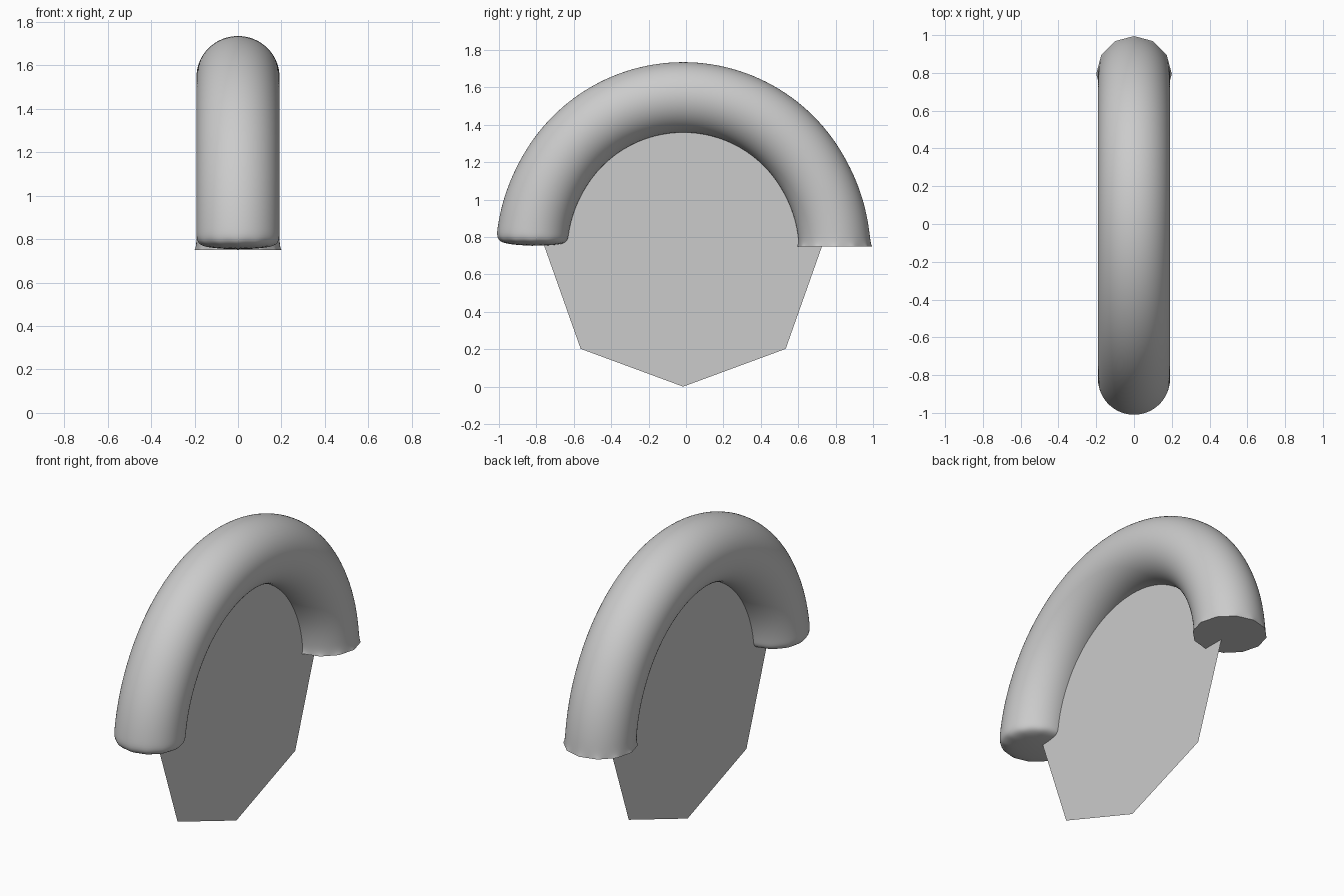
import bpy, bmesh, math

if "Cube" in bpy.data.objects:
    bpy.data.objects.remove(bpy.data.objects["Cube"])

CY, CZ = -0.015, 0.75      # arc centre
R, r = 0.81, 0.2           # cage radii
SIDES, SEGS = 12, 10

grey = bpy.data.materials.new("plain grey")
grey.diffuse_color = (0.6, 0.6, 0.6, 1)
grey.use_nodes = True
grey.node_tree.nodes["Principled BSDF"].inputs["Base Color"].default_value = grey.diffuse_color


def make_object(name, bm):
    bmesh.ops.recalc_face_normals(bm, faces=bm.faces[:])
    mesh = bpy.data.meshes.new(name)
    bm.to_mesh(mesh)
    bm.free()
    mesh.materials.append(grey)
    ob = bpy.data.objects.new(name, mesh)
    bpy.context.collection.objects.link(ob)
    return ob


# arched tube: 12-sided half ring, with support loops near both ends
bm = bmesh.new()
angles = [math.pi * i / SEGS for i in range(SEGS + 1)]
angles = [0, 0.09] + angles[1:-1] + [math.pi - 0.09, math.pi]
rings = []
for a in angles:
    ring = []
    for k in range(SIDES):
        t = 2 * math.pi * k / SIDES
        d = R + r * math.cos(t)
        ring.append(bm.verts.new((r * math.sin(t), CY + d * math.cos(a), CZ + d * math.sin(a))))
    rings.append(ring)
for p, q in zip(rings, rings[1:]):
    for k in range(SIDES):
        n = (k + 1) % SIDES
        bm.faces.new((p[k], p[n], q[n], q[k]))
bm.faces.new(rings[-1])            # rounded end cap
sharp_cap = bm.faces.new(rings[0])  # flat faceted end cap

# keep the back end crisp and polygonal
ec = bm.edges.layers.float.new("crease_edge")
vc = bm.verts.layers.float.new("crease_vert")
for e in sharp_cap.edges:
    e[ec] = 1
    e.smooth = False
for v in sharp_cap.verts:
    v[vc] = 1
for f in bm.faces:
    f.smooth = True
tube = make_object("arched_tube", bm)
sub = tube.modifiers.new("smooth", 'SUBSURF')
sub.levels = sub.render_levels = 3

# flat eight-sided panel standing inside the arch
bm = bmesh.new()
pts = []
for k in range(8):
    a = math.pi * k / 4
    rad = 0.775 if k % 2 else 0.75
    if k in (0, 4):
        rad = 0.742
    pts.append(bm.verts.new((0, CY + rad * math.cos(a), CZ + rad * math.sin(a))))
bm.faces.new(pts)
make_object("flat_panel", bm)
